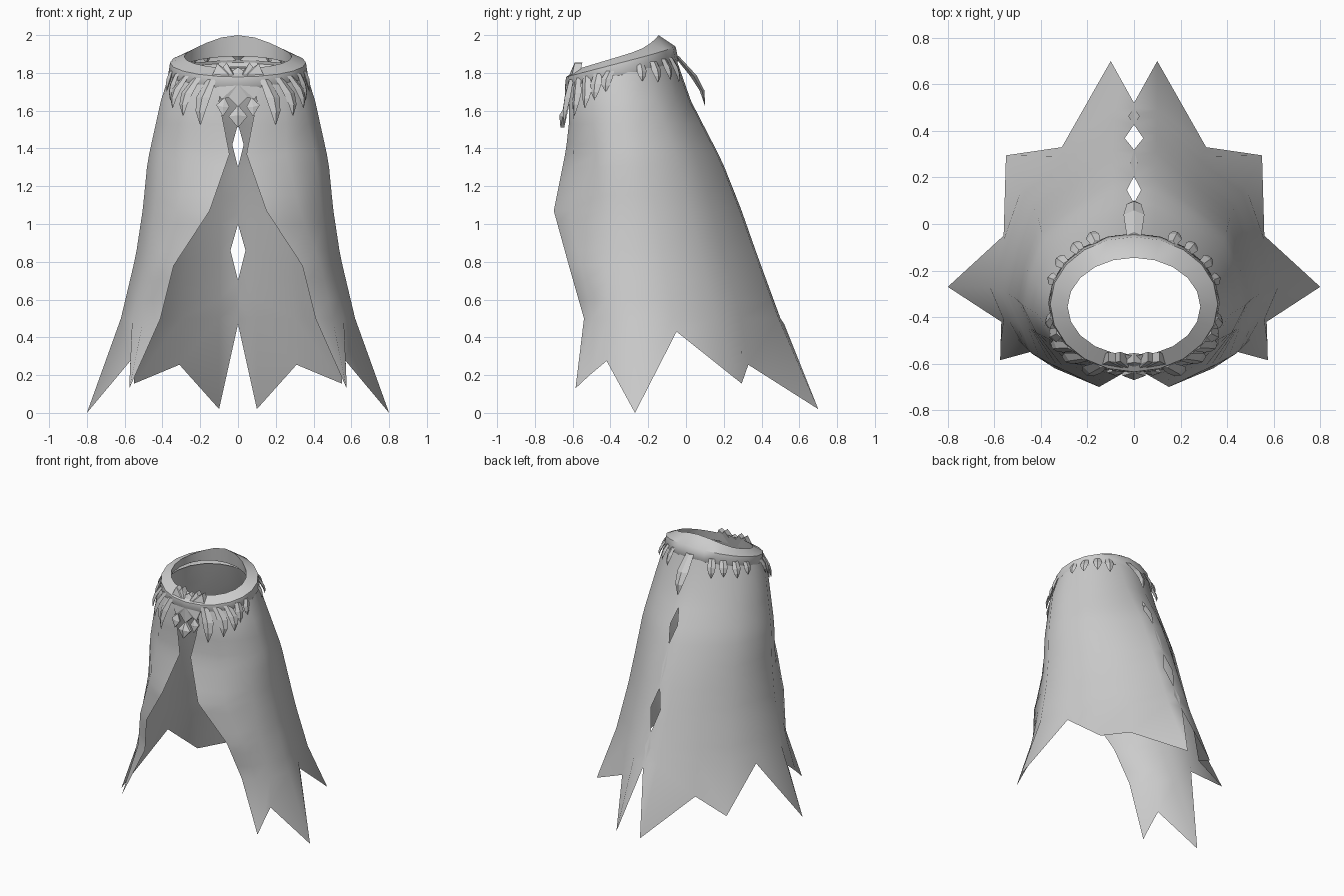
import bpy, bmesh
from math import sin, cos, radians, pi
from mathutils import Vector

cube = bpy.data.objects.get("Cube")
if cube:
    bpy.data.objects.remove(cube)

grey = bpy.data.materials.new("plain_grey")
grey.use_nodes = True
grey.diffuse_color = (0.6, 0.6, 0.6, 1)
grey.node_tree.nodes["Principled BSDF"].inputs["Base Color"].default_value = (0.6, 0.6, 0.6, 1)


def make(name, verts, faces, mirror=False, smooth=None):
    mesh = bpy.data.meshes.new(name)
    mesh.from_pydata(verts, [], faces)
    bm = bmesh.new()
    bm.from_mesh(mesh)
    bmesh.ops.recalc_face_normals(bm, faces=bm.faces)
    bm.to_mesh(mesh)
    bm.free()
    mesh.materials.append(grey)
    obj = bpy.data.objects.new(name, mesh)
    bpy.context.collection.objects.link(obj)
    if mirror:
        obj.modifiers.new("mirror", "MIRROR").use_axis[0] = True
    if smooth:
        bpy.ops.object.select_all(action="DESELECT")
        obj.select_set(True)
        bpy.context.view_layer.objects.active = obj
        bpy.ops.object.shade_smooth_by_angle(angle=radians(smooth))


def grid_faces(rows, cols, closed=False):
    span = cols if closed else cols - 1
    return [(r * cols + c, (r + 1) * cols + c, (r + 1) * cols + (c + 1) % cols,
             r * cols + (c + 1) % cols) for r in range(rows - 1) for c in range(span)]


def sample(table, z):
    """Interpolate a table of (z, value, value) running downwards."""
    for a, b in zip(table, table[1:]):
        if z >= b[0]:
            t = min(1, max(0, (a[0] - z) / (a[0] - b[0])))
            return [p + (q - p) * t for p, q in zip(a[1:], b[1:])]
    return list(table[-1][1:])


def neck(a, rx=0.36, ry=0.29, cy=-0.34, z0=1.80, slope=0.22, peak=0):
    """Point on a tilted neck ring, angle measured from the back."""
    y = cy + ry * cos(a)
    return Vector((rx * sin(a), y, z0 + slope * (y + 0.36) + peak * max(0, cos(a)) ** 4))


# Cape: half of it, from back seam to front edge, with a ragged hem
angles = [0, 14, 38, 62, 84, 104, 128, 150, 166]
low = [(0, 0.50), (0.10, 0.49), (0.30, 0.29), (0.48, 0.16), (0.56, -0.07),
       (0.62, -0.27), (0.56, -0.41), (0.50, -0.49), (0.41, -0.54)]
hem = [(0, 0.52, 0.47), (0.10, 0.70, 0.02), (0.31, 0.33, 0.255), (0.55, 0.295, 0.155),
       (0.56, -0.05, 0.43), (0.80, -0.27, 0), (0.57, -0.42, 0.275),
       (0.573, -0.51, 0.20), (0.575, -0.585, 0.13)]
spread = [(1.8, 0, 0), (1.65, 0.22, 0.14), (1.33, 0.48, 0.44), (1.08, 0.57, 0.62),
          (0.83, 0.71, 0.78), (0.5, 1, 1)]
front_edge = [(1.72, 0.09, -0.62), (1.65, 0.10, -0.62), (1.5, 0.07, -0.62),
              (1.37, 0.045, -0.64), (1.07, 0.15, -0.70), (0.78, 0.34, -0.62), (0.5, 0.41, -0.54)]
# Seam gaps (positive) and overlaps (negative)
seam = [(1.65, 0), (1.53, 0), (1.42, 0.03), (1.3, 0), (1.15, -0.015), (1.0, 0),
        (0.86, 0.04), (0.7, 0), (0.6, -0.025), (0.5, 0)]
ring = [neck(radians(a)) for a in angles]
verts = [tuple(p) for p in ring]
levels = sorted({z for z, _ in seam} | {1.37, 1.07, 0.78}, reverse=True)
for z in levels:
    sx, sy = sample(spread, z)
    row = [Vector((p.x + (q[0] - p.x) * sx, p.y + (q[1] - p.y) * sy, z)) for p, q in zip(ring, low)]
    row[0].x = sample(seam, z)[0]
    row[-1] = Vector((*sample(front_edge, z), z))
    row[-2] = (row[-3] + row[-1]) / 2 + Vector((0.03, -0.04, 0)) * min(1, z)
    verts += [tuple(p) for p in row]
verts += hem
make("cape", verts, grid_faces(len(levels) + 2, len(angles)), mirror=True, smooth=60)

# Collar: rolled band, from its inner lip over the top to the tucked outside
bands = [(0.30, 0.22, -0.355, 1.82, 0.30, 0), (0.285, 0.21, -0.355, 1.885, 0.30, 0.05),
         (0.36, 0.29, -0.345, 1.85, 0.26, 0.01), (0.368, 0.30, -0.34, 1.795, 0.22, 0),
         (0.35, 0.28, -0.34, 1.765, 0.22, 0)]
sides = 20
verts = [tuple(neck(2 * pi * i / sides, *b)) for b in bands for i in range(sides)]
make("collar", verts, grid_faces(len(bands), sides, True), smooth=50)


# Claws: bent, flattened spikes hung round the collar
def claw(name, angle, length, width, flare, lean, mirror=True):
    a = radians(angle)
    base = neck(a, 0.36, 0.29, -0.34, 1.82)
    out = Vector((sin(a), cos(a), 0))
    side = Vector((cos(a), -sin(a), 0))
    pts = []
    # fraction down, outwards and sideways, then width
    for down, away, across, w in [(0, 0, 0, 0.7), (0.4, 0.6, 0.8, 1), (0.7, 0.9, 1, 0.7),
                                  (1, 1, 0.95, 0.06)]:
        c = base + out * flare * away - Vector((0, 0, length * down)) - side * lean * across
        h = width * w / 2
        pts += [tuple(c + d) for d in (side * h, out * h * 0.4, -side * h, -out * h * 0.4)]
    faces = grid_faces(4, 4, True) + [(0, 1, 2, 3), (12, 13, 14, 15)]
    make(name, pts, faces, mirror=mirror)


claws = [(27, 0.13, 0.06, 0.05, 0), (40, 0.11, 0.06, 0.045, 0), (55, 0.11, 0.06, 0.045, 0),
         (70, 0.09, 0.055, 0.03, 0), (102, 0.11, 0.06, 0.03, -0.02), (116, 0.14, 0.065, 0.04, 0),
         (130, 0.17, 0.07, 0.06, 0.04), (143, 0.20, 0.075, 0.06, 0.05),
         (157, 0.24, 0.08, 0.06, 0.04)]
for i, spec in enumerate(claws):
    claw(f"collar_claw_{i + 1}", *spec)
claw("back_spike", 0, 0.26, 0.09, 0.15, 0, mirror=False)


# Clasp pieces: outlines on the sloping front, domed towards the middle
def plate(name, outline, centre, bulge, depth, mirror=False):
    def slope(z):
        return -0.59 - (1.85 - z) * 0.22
    n = len(outline)
    pts = [(x, slope(z), z) for x, z in outline]
    pts += [(x, slope(z) + depth, z) for x, z in outline]
    pts.append((centre[0], slope(centre[1]) - bulge, centre[1]))
    faces = [(i, (i + 1) % n, 2 * n) for i in range(n)]
    faces += [(i, (i + 1) % n, n + (i + 1) % n, n + i) for i in range(n)]
    faces.append(tuple(range(n, 2 * n)))
    make(name, pts, faces, mirror=mirror)


half = [(0.03, 1.81), (0.06, 1.855), (0.08, 1.83), (0.11, 1.85), (0.135, 1.79),
        (0.11, 1.72), (0.09, 1.66), (0.05, 1.67)]
head = [(0, 1.83)] + half + [(0, 1.62)] + [(-x, z) for x, z in reversed(half)]
plate("clasp_head", head, (0, 1.74), 0.025, 0.04)
plate("clasp_pendant", [(0, 1.63), (0.05, 1.57), (0, 1.51), (-0.05, 1.57)], (0, 1.575), 0.02, 0.02)
plate("clasp_fang", [(0.07, 1.67), (0.115, 1.63), (0.08, 1.57), (0.045, 1.62)], (0.08, 1.62),
      0.01, 0.01, mirror=True)
